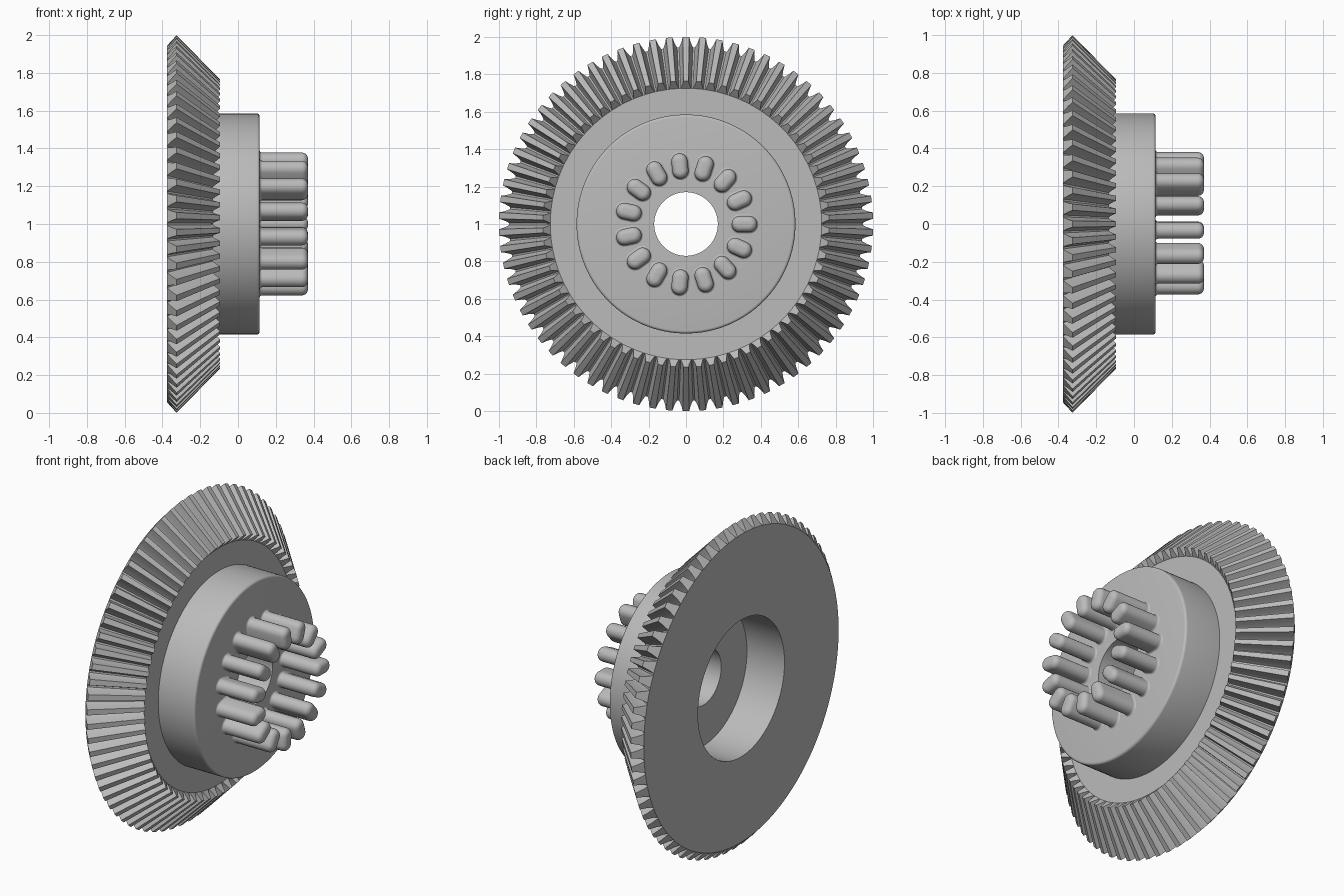
import bpy
import bmesh
from math import sin, cos, pi, radians

old = bpy.data.objects.get("Cube")
if old:
    bpy.data.objects.remove(old, do_unlink=True)

TEETH = 70
PEGS = 15

steel = bpy.data.materials.new("plain grey")
steel.use_nodes = True
grey = (0.5, 0.5, 0.5, 1)
steel.diffuse_color = grey
steel.node_tree.nodes["Principled BSDF"].inputs["Base Color"].default_value = grey


def around(x, r, a):
    """Point at radius r and angle a about the x axis."""
    return (x, r * cos(a), 1 + r * sin(a))


def loft(bm, rings, cap=False):
    """Skin a series of closed rings of points."""
    loops = [[bm.verts.new(p) for p in ring] for ring in rings]
    for a, b in zip(loops, loops[1:]):
        for i in range(len(a)):
            j = (i + 1) % len(a)
            bm.faces.new((a[i], a[j], b[j], b[i]))
    if cap:
        bm.faces.new(loops[-1])


def finish(bm, name, angle):
    bmesh.ops.remove_doubles(bm, verts=bm.verts, dist=0.0001)
    bmesh.ops.recalc_face_normals(bm, faces=bm.faces)
    mesh = bpy.data.meshes.new(name)
    bm.to_mesh(mesh)
    bm.free()
    mesh.materials.append(steel)
    obj = bpy.data.objects.new(name, mesh)
    bpy.context.collection.objects.link(obj)
    bpy.ops.object.select_all(action="DESELECT")
    bpy.context.view_layer.objects.active = obj
    obj.select_set(True)
    bpy.ops.object.shade_smooth_by_angle(angle=radians(angle))
    return obj


# Toothed ring: (position within one pitch, height from root to tip)
half = [(0.44, 0), (0.38, 0.14), (0.27, 0.55), (0.19, 1)]
tooth = [(-f, h) for f, h in half] + [(f, h) for f, h in reversed(half)]
spots = [(pi / 2 + (n + f) * 2 * pi / TEETH, h)
         for n in range(TEETH) for f, h in tooth]


def tooth_ring(root, tip):
    return [around(root[0] + (tip[0] - root[0]) * h,
                   root[1] + (tip[1] - root[1]) * h, a) for a, h in spots]


def plain_ring(x, r):
    return [around(x, r, a) for a, h in spots]


back_root, back_tip = (-0.375, 0.945), (-0.325, 1.0)
front_root, front_tip = (-0.132, 0.725), (-0.095, 0.765)
bm = bmesh.new()
loft(bm, [plain_ring(-0.375, 0.42), plain_ring(*back_root),
          tooth_ring(back_root, back_tip), tooth_ring(front_root, front_tip),
          plain_ring(*front_root), plain_ring(-0.132, 0.57)])
finish(bm, "toothed_ring", 20)

# Hub with stepped bore and a rounded front rim
profile = [(-0.375, 0.42), (-0.12, 0.42), (-0.12, 0.17), (0.115, 0.17)]
profile += [(0.1 + 0.015 * cos(t * pi / 8), 0.57 + 0.015 * sin(t * pi / 8))
            for t in range(5)]
profile.append((-0.135, 0.585))
bm = bmesh.new()
loft(bm, [[around(x, r, 2 * pi * i / 128) for i in range(128)]
          for x, r in profile])
finish(bm, "hub", 35)

# Ring of rounded coupling pegs
STEPS = 10


def peg_ring(x, w, turn):
    """Stadium outline of half width w, long side pointing outwards."""
    pts = []
    for side, start in ((1, -pi / 2), (-1, pi / 2)):
        for i in range(STEPS + 1):
            a = start + pi * i / STEPS
            u = 0.312 + side * 0.025 + w * cos(a)
            v = w * sin(a)
            pts.append((x, u * cos(turn) - v * sin(turn),
                        1 + u * sin(turn) + v * cos(turn)))
    return pts


WIDTH, FILLET, ROUND, END = 0.043, 0.014, 0.032, 0.37
section = [(0.114 + FILLET * (1 - cos(t * pi / 8)),
            WIDTH + FILLET * (1 - sin(t * pi / 8))) for t in range(5)]
section += [(END - ROUND + ROUND * sin(t * pi / 12),
             WIDTH - ROUND + ROUND * cos(t * pi / 12)) for t in range(7)]
for n in range(PEGS):
    bm = bmesh.new()
    loft(bm, [peg_ring(x, w, 2 * pi * n / PEGS) for x, w in section], cap=True)
    finish(bm, f"peg_{n + 1}", 40)
